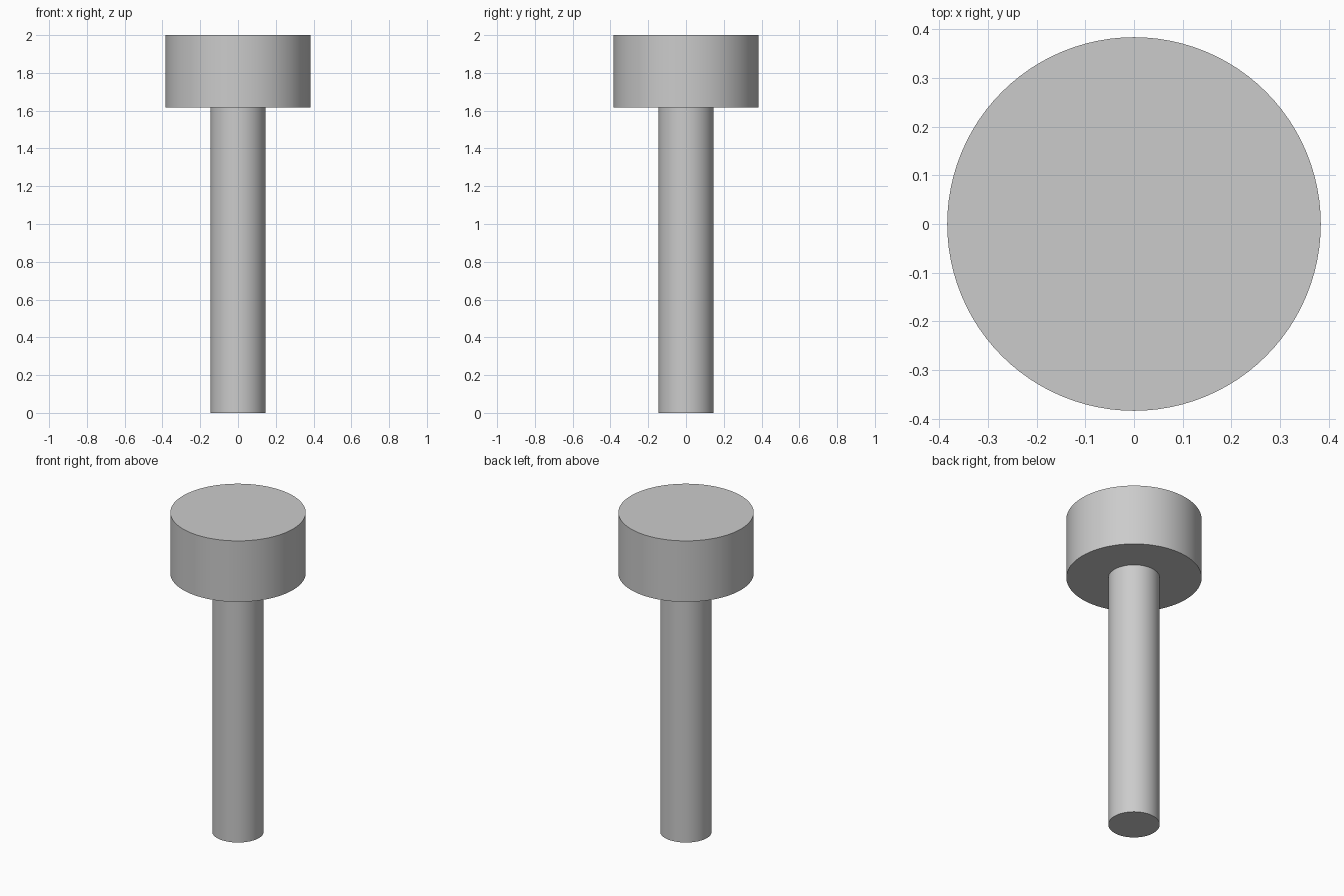
import bpy
import math

cube = bpy.data.objects.get("Cube")
if cube:
    bpy.data.objects.remove(cube, do_unlink=True)

GREY = (0.6, 0.6, 0.6, 1)
HEAD_BASE = 1.618

metal = bpy.data.materials.new("grey metal")
metal.use_nodes = True
metal.diffuse_color = GREY
metal.node_tree.nodes["Principled BSDF"].inputs["Base Color"].default_value = GREY


def cylinder(name, radius, bottom, top):
    """Upright capped cylinder with smooth sides and sharp rims."""
    bpy.ops.mesh.primitive_cylinder_add(
        vertices=96, radius=radius, depth=top - bottom,
        location=(0, 0, (bottom + top) / 2))
    part = bpy.context.object
    part.name = name
    part.data.materials.append(metal)
    bpy.ops.object.shade_smooth_by_angle(angle=math.radians(30))
    return part


# Slim shaft below, wide flat head on top
cylinder("shaft", 0.146, 0, HEAD_BASE)
cylinder("head", 0.384, HEAD_BASE, 2)
